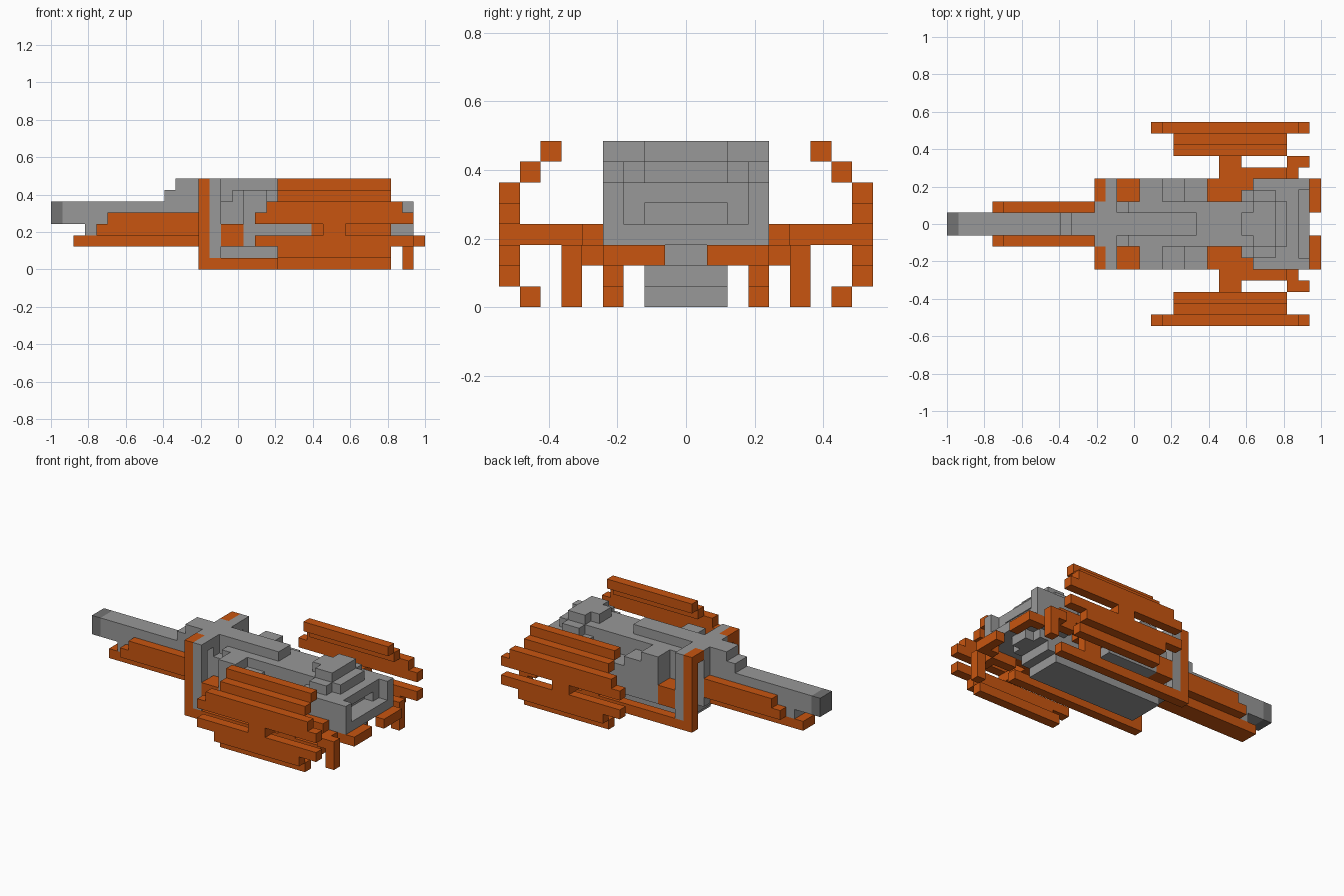
import bpy, bmesh
from mathutils import Vector

if "Cube" in bpy.data.objects:
    bpy.data.objects.remove(bpy.data.objects["Cube"])

U = 2 / 33          # size of one block; x runs 0..33, y -9..9, z 0..8


def material(name, rgb):
    m = bpy.data.materials.new(name)
    m.diffuse_color = (*rgb, 1)
    m.use_nodes = True
    m.node_tree.nodes["Principled BSDF"].inputs["Base Color"].default_value = m.diffuse_color
    return m


ORANGE = material("orange", (0.578, 0.091, 0.005))
GRAY = material("gray", (0.314, 0.314, 0.314))
DARK = material("dark gray", (0.175, 0.175, 0.175))


def part(name, mat, boxes, mirror=False):
    """One object from boxes (x0, x1, y0, y1, z0, z1) in block units."""
    bm = bmesh.new()
    allb = list(boxes)
    if mirror:
        allb += [(a, b, -d, -c, e, f) for a, b, c, d, e, f in boxes]
    for x0, x1, y0, y1, z0, z1 in allb:
        new = bmesh.ops.create_cube(bm, size=1)["verts"]
        size = Vector((x1 - x0, y1 - y0, z1 - z0)) * U
        mid = Vector(((x0 + x1) / 2 - 16.5, (y0 + y1) / 2, (z0 + z1) / 2)) * U
        for v in new:
            v.co = v.co * size + mid
    me = bpy.data.meshes.new(name)
    bm.to_mesh(me)
    bm.free()
    me.materials.append(mat)
    ob = bpy.data.objects.new(name, me)
    bpy.context.collection.objects.link(ob)
    return ob


# Long nose beam with dark tip
part("nose_tip", DARK, [(0, 1, -1, 1, 4, 6)])
part("nose_beam", GRAY, [(1, 13, -1, 1, 4, 6), (3, 13, -1, 1, 3, 4),
                         (10, 13, -1, 1, 6, 7), (11, 13, -1, 1, 7, 8)])
part("nose_keel", ORANGE, [(2, 13, -1, 1, 2, 3)])
part("nose_side_plate", ORANGE, [(4, 13, 1, 2, 3, 4), (5, 13, 1, 2, 4, 5)], True)

# Central hull, spine and belly
part("hull", GRAY, [(13, 15, -2, 2, 2, 8), (15, 16, -2, 2, 2, 6),
                    (16, 30, -2, 2, 2, 7)])
part("spine", GRAY, [(15, 22, -1, 1, 6, 8)])
part("belly", GRAY, [(15, 28, -2, 2, 0, 1), (14, 29, -2, 2, 1, 2)])

# Bow frame, with lower rails
part("frame_front", ORANGE, [(13, 14, 2, 4, 7, 8), (13, 14, 3, 4, 1, 7)], True)
part("frame_back", GRAY, [(14, 15, 2, 4, 7, 8), (14, 15, 3, 4, 1, 7)], True)
part("lower_rail", ORANGE, [(13, 29, 3, 4, 0, 1), (24, 26, 3, 4, 1, 3)], True)

# Side engine blocks, stepping down toward the rear
part("side_vent", ORANGE, [(15, 17, 2, 4, 2, 4)], True)
part("side_block", GRAY, [(17, 19, 2, 4, 2, 7), (19, 21, 2, 4, 2, 6),
                          (21, 23, 2, 4, 2, 5)], True)

# Rear housing: open rim around a recessed exhaust
part("rear_rim", GRAY, [(27, 32, 3, 4, 3, 6), (27, 32, 0, 3, 3, 4)], True)
part("rear_core", GRAY, [(26, 31, 2, 3, 4, 6), (27, 31, 0, 2, 5, 6),
                         (27, 29, 2, 3, 6, 7)], True)
part("rear_turret", GRAY, [(26, 27, -1, 1, 7, 8), (27, 29, -2, 2, 7, 8)])
part("rear_floor", GRAY, [(29, 31, -1, 1, 2, 3)])

# Fin struts, rear bracket and legs
part("fin_strut", ORANGE, [(23, 26, 2, 4, 3, 4), (24, 26, 4, 9, 3, 4),
                           (26, 27, 3, 5, 3, 4), (27, 30, 4, 5, 3, 4)], True)
part("rear_bracket", ORANGE, [(28, 31, 4, 5, 2, 3), (30, 32, 5, 6, 2, 3),
                              (32, 33, 1, 4, 2, 3), (31, 32, 3, 4, 2, 3)], True)
part("rear_leg", ORANGE, [(31, 32, 5, 6, 0, 2)], True)

# Curved side fins made of stacked bars
part("side_fin", ORANGE, [(20, 30, 6, 7, 7, 8), (20, 30, 7, 8, 6, 7),
                          (19, 31, 8, 9, 5, 6), (18, 32, 8, 9, 4, 5),
                          (18, 32, 8, 9, 2, 3), (20, 30, 8, 9, 1, 2),
                          (20, 30, 7, 8, 0, 1)], True)
